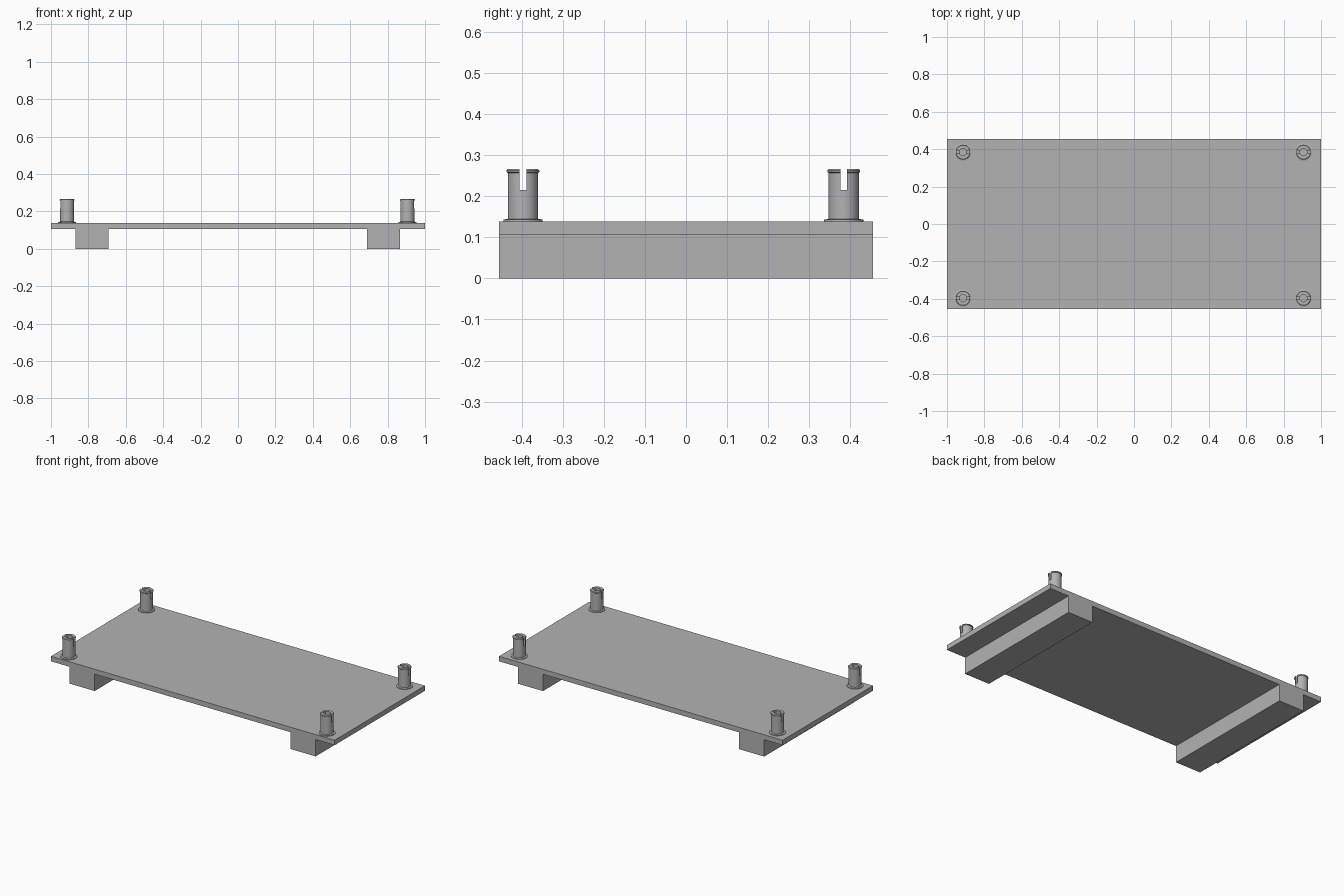
import bpy
import bmesh
from math import tau, radians
from mathutils import Vector

default_cube = bpy.data.objects.get("Cube")
if default_cube:
    bpy.data.objects.remove(default_cube, do_unlink=True)

grey = bpy.data.materials.new("plain grey")
grey.use_nodes = True
grey.diffuse_color = (0.45, 0.45, 0.45, 1)
grey.node_tree.nodes["Principled BSDF"].inputs["Base Color"].default_value = grey.diffuse_color

WIDTH, DEPTH = 2.0, 0.91
PLATE_BOTTOM, PLATE_TOP = 0.107, 0.139


def add_object(name, mesh):
    obj = bpy.data.objects.new(name, mesh)
    bpy.context.scene.collection.objects.link(obj)
    return obj


def box(name, low, high):
    low, high = Vector(low), Vector(high)
    bm = bmesh.new()
    bmesh.ops.create_cube(bm, size=1)
    bmesh.ops.scale(bm, vec=high - low, verts=bm.verts)
    bmesh.ops.translate(bm, vec=(low + high) / 2, verts=bm.verts)
    mesh = bpy.data.meshes.new(name)
    bm.to_mesh(mesh)
    bm.free()
    mesh.materials.append(grey)
    return add_object(name, mesh)


def lathe(name, profile, steps=32):
    """Spin a closed (radius, height) outline around z."""
    bm = bmesh.new()
    verts = [bm.verts.new((r, 0, z)) for r, z in profile]
    edges = [bm.edges.new((v, verts[i - 1])) for i, v in enumerate(verts)]
    bmesh.ops.spin(bm, geom=verts + edges, cent=(0, 0, 0), axis=(0, 0, 1),
                   angle=tau, steps=steps, use_merge=True)
    bmesh.ops.remove_doubles(bm, verts=bm.verts, dist=1e-5)
    bmesh.ops.recalc_face_normals(bm, faces=bm.faces)
    mesh = bpy.data.meshes.new(name)
    bm.to_mesh(mesh)
    bm.free()
    mesh.materials.append(grey)
    return add_object(name, mesh)


# Plate and the two rails beneath it
box("plate", (-WIDTH / 2, -DEPTH / 2, PLATE_BOTTOM), (WIDTH / 2, DEPTH / 2, PLATE_TOP))
for name, x0, x1 in (("right_rail", -0.87, -0.692), ("left_rail", 0.69, 0.866)):
    box(name, (x0, -DEPTH / 2, 0), (x1, DEPTH / 2, PLATE_BOTTOM))

# Hollow post with a foot flange and a chamfered lip, slotted at the top
outline = [(0.019, PLATE_TOP), (0.048, PLATE_TOP), (0.048, 0.143), (0.037, 0.145),
           (0.037, 0.257), (0.04, 0.259), (0.04, 0.263), (0.037, 0.266), (0.019, 0.266)]
post = lathe("front_right_post", outline)
cutter = box("slot_cutter", (-0.1, -0.008, 0.215), (0.1, 0.008, 0.3))
slot = post.modifiers.new("slot", "BOOLEAN")
slot.operation, slot.solver, slot.object = "DIFFERENCE", "EXACT", cutter

# Bake the slot so all posts share one mesh
depsgraph = bpy.context.evaluated_depsgraph_get()
post_mesh = bpy.data.meshes.new_from_object(post.evaluated_get(depsgraph))
post.modifiers.clear()
post.data = post_mesh
bpy.data.objects.remove(cutter, do_unlink=True)

bpy.ops.object.select_all(action="DESELECT")
post.select_set(True)
bpy.context.view_layer.objects.active = post
bpy.ops.object.shade_smooth_by_angle(angle=radians(30))

# One post near each corner
for end, y in (("front", -0.397), ("back", 0.384)):
    for side, x in (("right", -0.914), ("left", 0.906)):
        name = f"{end}_{side}_post"
        obj = post if name == post.name else add_object(name, post.data)
        obj.location = (x, y, 0)
